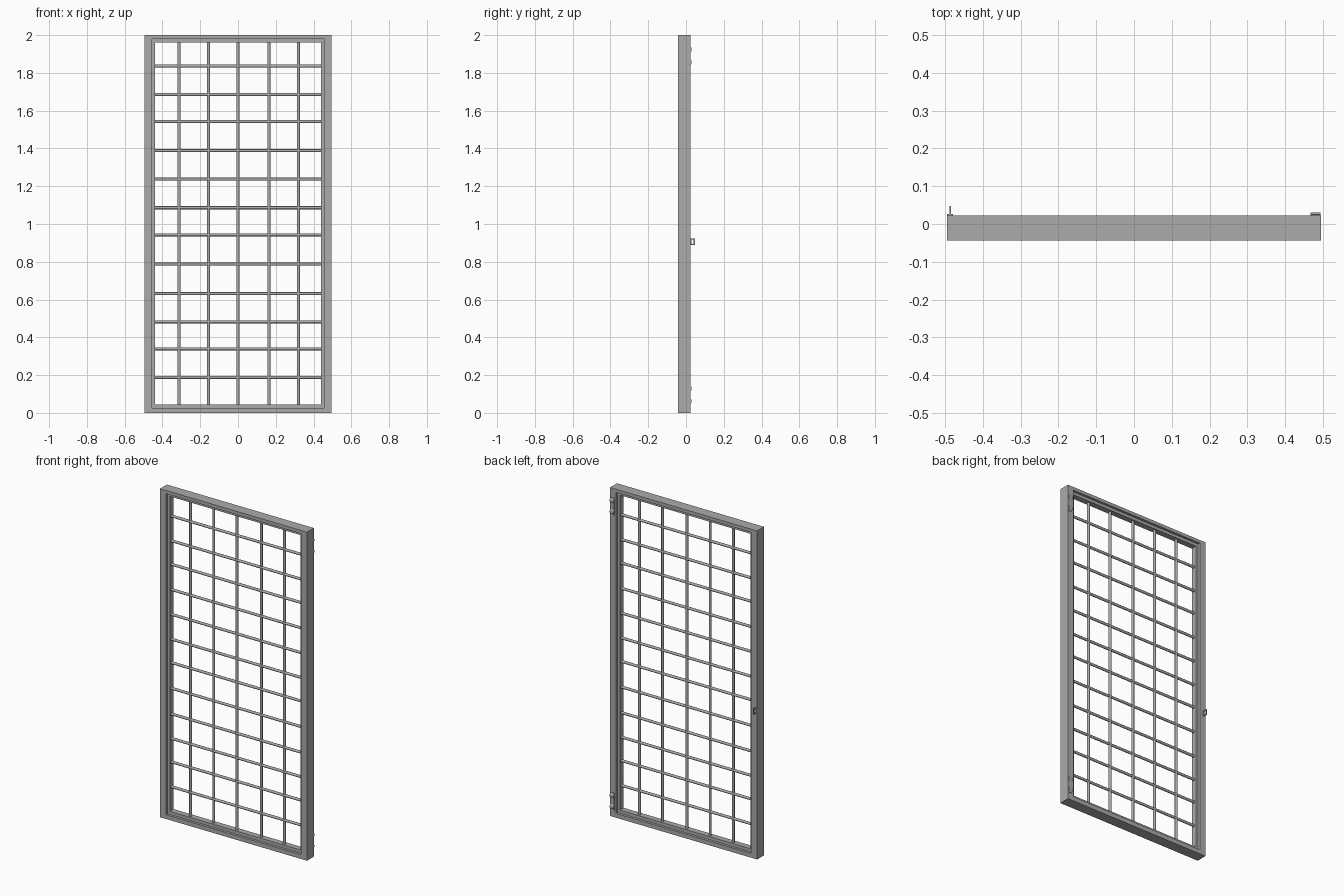
import bpy, bmesh, math
from mathutils import Vector

cube = bpy.data.objects.get("Cube")
if cube:
    bpy.data.objects.remove(cube, do_unlink=True)

steel = bpy.data.materials.new("grey_steel")
steel.use_nodes = True
colour = (0.41, 0.41, 0.41, 1)
steel.diffuse_color = colour
steel.node_tree.nodes["Principled BSDF"].inputs["Base Color"].default_value = colour


def finish(name, bm):
    bmesh.ops.recalc_face_normals(bm, faces=bm.faces)
    mesh = bpy.data.meshes.new(name)
    bm.to_mesh(mesh)
    bm.free()
    mesh.materials.append(steel)
    obj = bpy.data.objects.new(name, mesh)
    bpy.context.collection.objects.link(obj)
    return obj


def ring(name, plane, outer, inner, lo, hi):
    """Rectangular ring; outer and inner are (u0, u1, z0, z1), lo..hi its depth."""
    bm = bmesh.new()
    loops = []
    for u0, u1, z0, z1 in (outer, inner):
        for d in (lo, hi):
            corners = ((u0, z0), (u1, z0), (u1, z1), (u0, z1))
            loops.append([bm.verts.new((u, d, z) if plane == "xz" else (d, u, z))
                          for u, z in corners])
    out_lo, out_hi, in_lo, in_hi = loops
    for a, b in ((out_lo, out_hi), (out_hi, in_hi), (in_hi, in_lo), (in_lo, out_lo)):
        for i in range(4):
            j = (i + 1) % 4
            bm.faces.new((a[i], a[j], b[j], b[i]))
    return finish(name, bm)


def rod(name, start, end, radius):
    start, end = Vector(start), Vector(end)
    bpy.ops.mesh.primitive_cylinder_add(
        vertices=12, radius=radius, depth=(end - start).length,
        location=(start + end) / 2,
        rotation=(end - start).to_track_quat("Z", "Y").to_euler())
    obj = bpy.context.object
    obj.name = name
    obj.data.materials.append(steel)
    bpy.ops.object.shade_smooth_by_angle(angle=math.radians(40))


def extrude_profile(name, points, x0, x1):
    """Closed (y, z) profile extruded along x."""
    bm = bmesh.new()
    face = bm.faces.new([bm.verts.new((x0, y, z)) for y, z in points])
    moved = bmesh.ops.extrude_face_region(bm, geom=[face])["geom"]
    bmesh.ops.translate(bm, vec=(x1 - x0, 0, 0),
                        verts=[v for v in moved if isinstance(v, bmesh.types.BMVert)])
    return finish(name, bm)


# Outer frame and the recessed inner frame
front, back = -0.043, 0.023
opening = (-0.455, 0.455, 0.026, 1.98)
ring("outer_frame", "xz", (-0.495, 0.495, 0, 2), opening, front, back)
ring("inner_frame", "xz", opening, (-0.44, 0.44, 0.045, 1.962), -0.028, 0.008)

# Grille of round bars
bar_y, bar_r = -0.01, 0.008
for i, x in enumerate((-0.312, -0.156, 0, 0.164, 0.32)):
    rod(f"vertical_bar_{i + 1}", (x, bar_y, 0.035), (x, bar_y, 1.97), bar_r)
for i, z in enumerate((0.188, 0.339, 0.482, 0.631, 0.787, 0.943,
                       1.086, 1.237, 1.388, 1.542, 1.685, 1.836)):
    rod(f"horizontal_bar_{i + 1}", (-0.448, bar_y, z), (0.448, bar_y, z), bar_r)

# Hinge plates with two raised knuckles each
for name, mid in (("lower_hinge", 0.095), ("upper_hinge", 1.89)):
    profile = [(back - 0.002, mid - 0.052), (back + 0.002, mid - 0.052)]
    for c in (mid - 0.034, mid + 0.034):
        profile += [(back + 0.002, c - 0.014), (back + 0.007, c - 0.006),
                    (back + 0.007, c + 0.006), (back + 0.002, c + 0.014)]
    profile += [(back + 0.002, mid + 0.052), (back - 0.002, mid + 0.052)]
    extrude_profile(name, profile, 0.466, 0.493)

# Latch: base plate with a small upright loop
extrude_profile("latch_plate", [(back - 0.002, 0.889), (back + 0.004, 0.889),
                                (back + 0.004, 0.923), (back - 0.002, 0.923)],
                -0.494, -0.479)
ring("latch_loop", "yz", (back, 0.047, 0.889, 0.923),
     (back + 0.006, 0.041, 0.895, 0.917), -0.488, -0.484)
